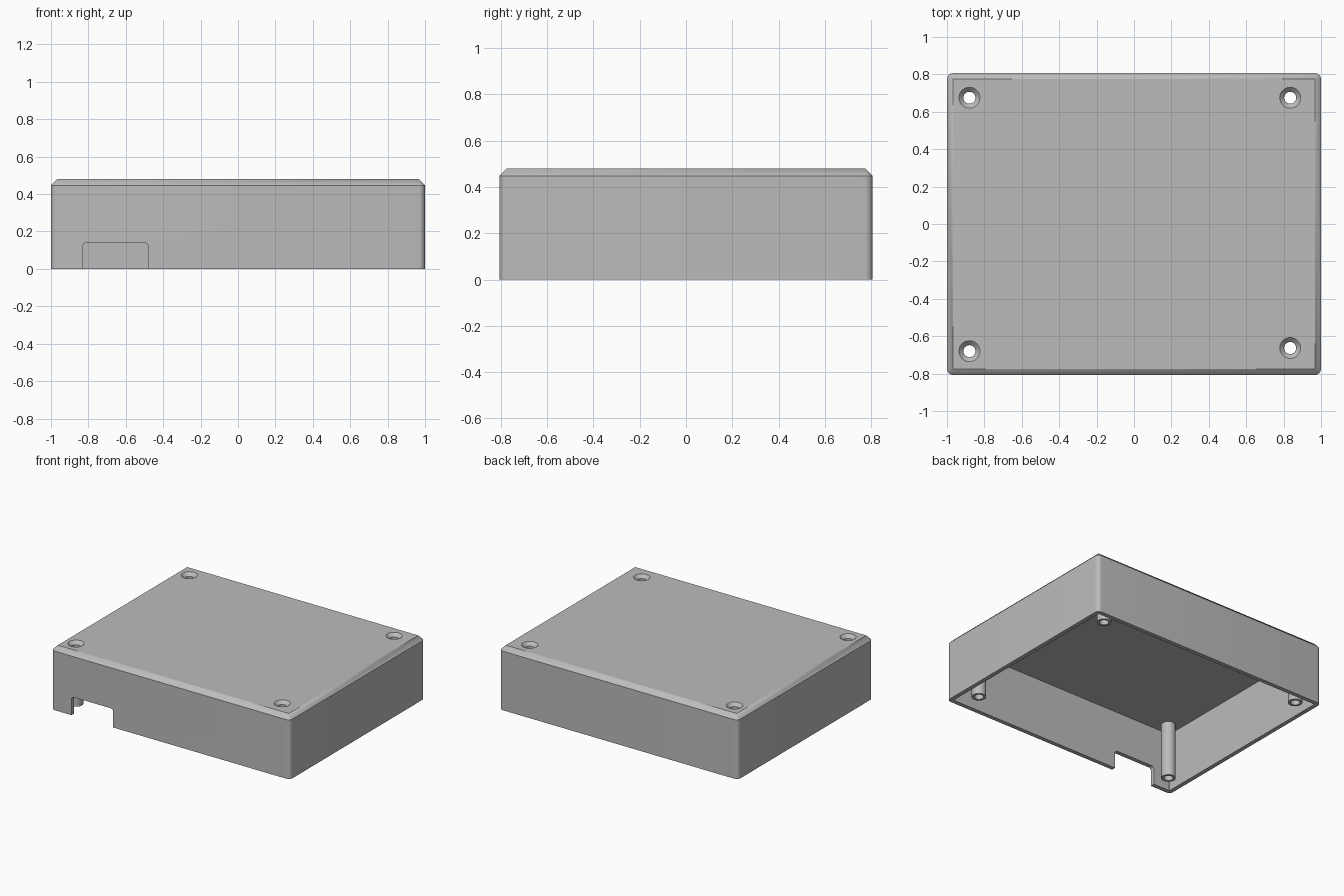
import bpy, bmesh, math

if "Cube" in bpy.data.objects:
    bpy.data.objects.remove(bpy.data.objects["Cube"])

HX, HY, H = 1.0, 0.807, 0.48          # half width, half depth, height
WALL, CHAMFER = 0.032, 0.033
HOLE_R, SINK_R, POST_R = 0.032, 0.056, 0.05
CEILING, POST_BOTTOM = H - 0.034, 0.025
SCREWS = {"back_left": (-0.88, 0.675), "back_right": (0.835, 0.675),
          "front_left": (-0.88, -0.68), "front_right": (0.835, -0.663)}

grey = bpy.data.materials.new("plain grey")
grey.diffuse_color = (0.5, 0.5, 0.5, 1)
grey.use_nodes = True
grey.node_tree.nodes["Principled BSDF"].inputs["Base Color"].default_value = grey.diffuse_color


def rounded_rect(hx, hy, r, seg=8):
    """Counter-clockwise rounded rectangle outline."""
    pts = []
    for i, (sx, sy) in enumerate(((1, 1), (-1, 1), (-1, -1), (1, -1))):
        for k in range(seg + 1):
            a = math.radians(90 * (i + k / seg))
            pts.append((sx * (hx - r) + r * math.cos(a), sy * (hy - r) + r * math.sin(a)))
    return pts


def circle(r, n=40):
    return [(r * math.cos(2 * math.pi * k / n), r * math.sin(2 * math.pi * k / n)) for k in range(n)]


def loft(name, rings, closed=False, at=(0, 0)):
    """Join (outline, z) rings; cap the ends, or close the last ring to the first."""
    bm = bmesh.new()
    loops = [[bm.verts.new((x + at[0], y + at[1], z)) for x, y in pts] for pts, z in rings]
    pairs = list(zip(loops, loops[1:]))
    if closed:
        pairs.append((loops[-1], loops[0]))
    else:
        bm.faces.new(loops[0][::-1])
        bm.faces.new(loops[-1])
    for a, b in pairs:
        for i in range(len(a)):
            j = (i + 1) % len(a)
            bm.faces.new((a[i], a[j], b[j], b[i]))
    bmesh.ops.remove_doubles(bm, verts=bm.verts, dist=1e-5)
    bmesh.ops.recalc_face_normals(bm, faces=bm.faces)
    mesh = bpy.data.meshes.new(name)
    bm.to_mesh(mesh)
    bm.free()
    mesh.materials.append(grey)
    ob = bpy.data.objects.new(name, mesh)
    bpy.context.collection.objects.link(ob)
    return ob


def cut(target, cutter):
    mod = target.modifiers.new("cut", 'BOOLEAN')
    mod.operation, mod.solver, mod.object = 'DIFFERENCE', 'EXACT', cutter
    bpy.context.view_layer.objects.active = target
    bpy.ops.object.modifier_apply(modifier=mod.name)
    bpy.data.objects.remove(cutter)


def smooth(ob):
    bpy.ops.object.select_all(action='DESELECT')
    ob.select_set(True)
    bpy.context.view_layer.objects.active = ob
    bpy.ops.object.shade_smooth_by_angle(angle=math.radians(30))


# Outer shell: rounded upright corners, chamfered top rim
body = rounded_rect(HX, HY, CHAMFER)
cover = loft("cover", [(body, 0), (body, H - CHAMFER),
                       (rounded_rect(HX - CHAMFER, HY - CHAMFER, 0), H)])

# Hollow inside, open at the bottom
inner = rounded_rect(HX - WALL, HY - WALL, 0.002, 1)
cut(cover, loft("cavity_cutter", [(inner, -0.1), (inner, CEILING)]))

# Cable notch in the front wall, with rounded top corners
notch = loft("notch_cutter", [(rounded_rect(0.174, 0.14, 0.02), d) for d in (-0.06, 0.06)])
notch.rotation_euler.x = math.radians(90)
notch.location = (-0.655, -HY, 0)
bpy.context.view_layer.update()
cut(cover, notch)

# Countersunk screw holes, each with a hollow post below
for place, at in SCREWS.items():
    sink = H - (SINK_R - HOLE_R)
    cut(cover, loft("screw_cutter", [(circle(HOLE_R), CEILING - 0.1), (circle(HOLE_R), sink),
                                     (circle(SINK_R), H), (circle(SINK_R), H + 0.1)], at=at))
    post = loft("screw_post_" + place,
                [(circle(HOLE_R), POST_BOTTOM), (circle(POST_R), POST_BOTTOM),
                 (circle(POST_R), CEILING), (circle(HOLE_R), CEILING)], closed=True, at=at)
    smooth(post)
smooth(cover)
